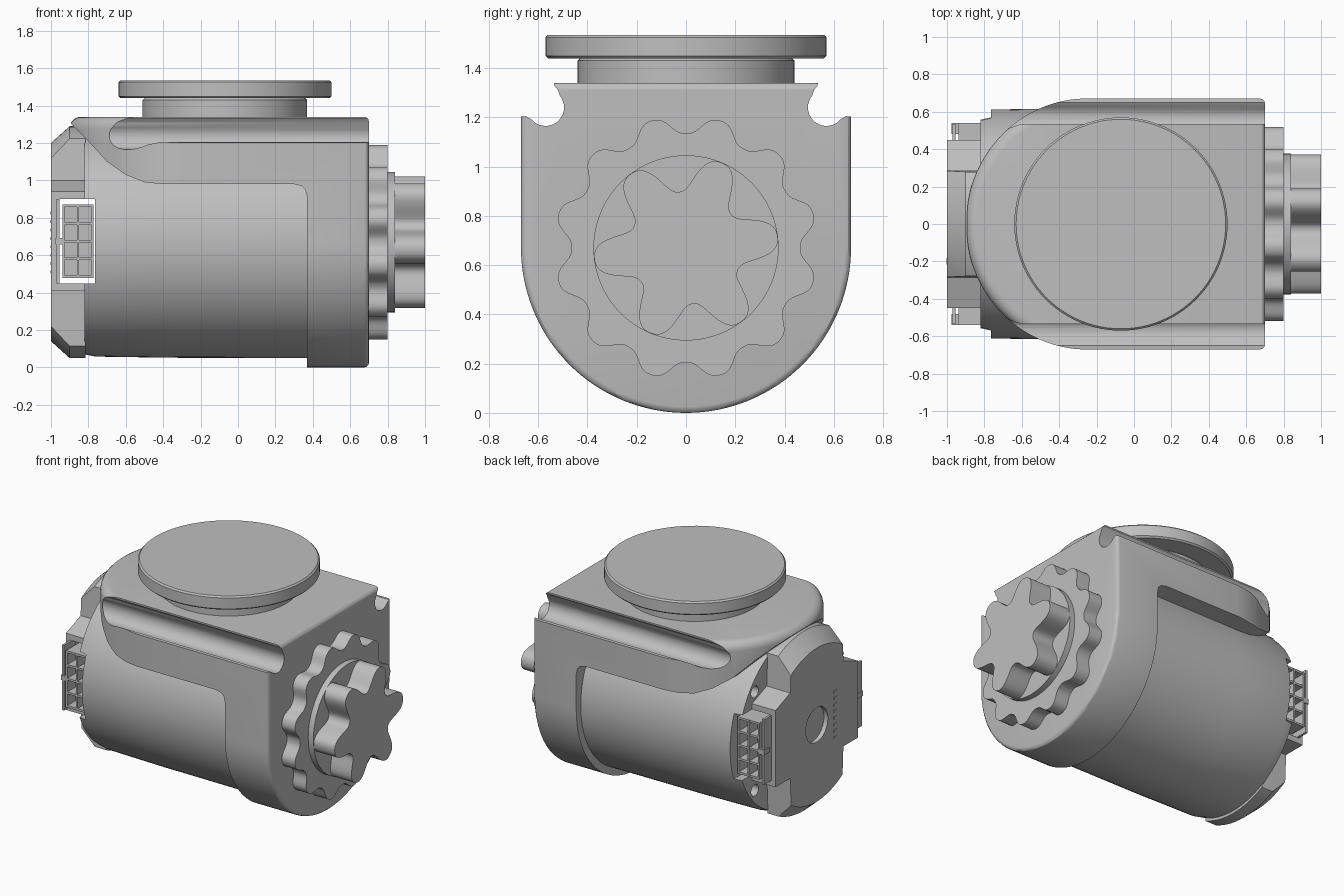
import bpy, bmesh
from math import sin, cos, pi, radians
from mathutils import Matrix, Vector

cube = bpy.data.objects.get("Cube")
if cube:
    bpy.data.objects.remove(cube, do_unlink=True)

grey = bpy.data.materials.new("plain grey")
grey.use_nodes = True
grey.diffuse_color = (0.52, 0.52, 0.52, 1)
grey.node_tree.nodes["Principled BSDF"].inputs["Base Color"].default_value = grey.diffuse_color

AXIS_Z = 0.67  # height of the motor axis


def finish(bm, name):
    bmesh.ops.recalc_face_normals(bm, faces=bm.faces)
    mesh = bpy.data.meshes.new(name)
    bm.to_mesh(mesh)
    bm.free()
    mesh.materials.append(grey)
    ob = bpy.data.objects.new(name, mesh)
    bpy.context.collection.objects.link(ob)
    return ob


def prism(name, outline, axis, lo, hi, bevel=0, steps=3):
    """Extrude a 2D outline along an axis; bevel rounds the edge at the hi end."""
    place = {"x": lambda a, b, t: (t, a, b), "y": lambda a, b, t: (a, t, b),
             "z": lambda a, b, t: (a, b, t)}[axis]
    bm = bmesh.new()
    low = [bm.verts.new(place(a, b, lo)) for a, b in outline]
    high = [bm.verts.new(place(a, b, hi)) for a, b in outline]
    bm.faces.new(low)
    cap = bm.faces.new(high)
    for i in range(len(low)):
        j = (i + 1) % len(low)
        bm.faces.new((low[i], low[j], high[j], high[i]))
    bmesh.ops.recalc_face_normals(bm, faces=bm.faces)
    if bevel:
        bmesh.ops.bevel(bm, geom=list(cap.edges), offset=bevel, segments=steps,
                        profile=0.5, affect="EDGES")
    return finish(bm, name)


def lathe(name, profile, origin=(0, 0, AXIS_Z), axis="x", sides=96):
    """Closed solid of rings (position, radius) around the x or z axis."""
    bm = bmesh.new()
    rings = []
    for t, r in profile:
        ring = []
        for k in range(sides):
            a = 2 * pi * k / sides
            p = (t, r * cos(a), r * sin(a)) if axis == "x" else (r * cos(a), r * sin(a), t)
            ring.append(bm.verts.new(Vector(p) + Vector(origin)))
        rings.append(ring)
    for r1, r2 in zip(rings, rings[1:]):
        for k in range(sides):
            j = (k + 1) % sides
            bm.faces.new((r1[k], r1[j], r2[j], r2[k]))
    bm.faces.new(rings[0])
    bm.faces.new(rings[-1])
    return finish(bm, name)


def boxes(name, specs):
    """One object made of boxes, each given as (centre, size)."""
    bm = bmesh.new()
    for centre, size in specs:
        bmesh.ops.create_cube(bm, size=1, matrix=Matrix.Translation(centre) @ Matrix.Diagonal((*size, 1)))
    return finish(bm, name)


def cut(target, tool, mode="DIFFERENCE"):
    mod = target.modifiers.new("cut", "BOOLEAN")
    mod.object, mod.operation, mod.solver = tool, mode, "EXACT"
    bpy.context.view_layer.objects.active = target
    bpy.ops.object.modifier_apply(modifier=mod.name)
    bpy.data.objects.remove(tool, do_unlink=True)


def mirrored(points):
    return points + [(-a, b) for a, b in reversed(points)]


def lobed(count, mean, depth, turn, steps=240):
    """Wavy wheel outline around the motor axis."""
    pts = []
    for k in range(steps):
        a = 2 * pi * k / steps
        wave = cos(count * (a - turn))
        r = mean + depth * wave * (1.3 - 0.3 * wave * wave)
        pts.append((r * cos(a), AXIS_Z + r * sin(a)))
    return pts


# Housing: shield-shaped section trimmed by a rounded plan
R = 0.67
shield = [(R * cos(a), AXIS_Z + R * sin(a)) for a in (pi + pi * k / 64 for k in range(65))]
shield += [(R, 1.34), (-R, 1.34)]
housing = prism("housing", shield, "x", -0.95, 0.7, 0.025)
plan = [(-0.25 - 0.65 * sin(pi * k / 64), R * cos(pi * k / 64)) for k in range(65)]
plan = [(1.0, R + 0.001)] + [(x, y * 1.0015) for x, y in plan] + [(1.0, -R - 0.001)]
cut(housing, prism("plan_tool", plan, "z", -0.2, 1.34, 0.06, 5), "INTERSECT")

# Open the housing around the motor, leaving a collar and a top cover
opening = [(0.37, -0.3), (0.37, 0.91), (0.36, 0.95), (0.34, 0.97), (0.3, 0.98), (-0.4, 0.98),
           (-0.5, 0.99), (-0.6, 1.03), (-0.7, 1.1), (-0.8, 1.21), (-0.9, 1.31),
           (-1.2, 1.31), (-1.2, -0.3)]
cut(housing, prism("opening_tool", opening, "y", -1, 1))

# Scooped grooves along both upper corners
scoop = [(0.535, 1.5), (0.535, 1.33), (0.52, 1.31)]
scoop += [(0.57 + 0.075 * cos(radians(a)), 1.24 + 0.075 * sin(radians(a))) for a in range(140, 321, 15)]
scoop += [(0.65, 1.205), (0.8, 1.19), (0.8, 1.5)]
for side in (1, -1):
    cut(housing, prism("scoop_tool", [(side * y, z) for y, z in scoop], "x", -1.2, 1))

# Motor body
motor = lathe("motor_body", [(-0.82, 0.6), (-0.76, 0.612), (-0.36, 0.618), (0.4, 0.62)])
for side in (1, -1):
    for z in (0.33, 1.01):
        hole = lathe("screw_tool", [(-0.9, 0.04), (-0.77, 0.04)], (0, side * 0.42, z), sides=24)
        cut(motor, hole)

# End cap: stepped plate trimmed by a chamfered disc
cap_outline = mirrored([(0.27, 0), (0.29, 0.41), (0.45, 0.41), (0.45, 0.94), (0.29, 1.0), (0.27, 1.4)])
end_cap = prism("end_cap", cap_outline, "x", -1, -0.815)
cut(end_cap, lathe("disc_tool", [(-1.1, 0.44), (-0.9, 0.62), (-0.7, 0.62)]), "INTERSECT")
cut(end_cap, lathe("recess_tool", [(-1.1, 0.12), (-0.97, 0.12)], sides=48))

# Pocket for the plugs through cap and motor
for part in (motor, end_cap):
    cut(part, boxes("pocket_tool", [((-0.862, 0, 0.675), (0.195, 2, 0.45))]))

# Plugs: two by four open cells, a latch and a side rail on each flank
for side, label in ((1, "left"), (-1, "right")):
    mid_x, mid_z = -0.855, 0.675
    parts = [((mid_x, side * 0.40, mid_z), (0.165, 0.1, 0.39))]
    for k in range(3):
        parts.append(((mid_x + (k - 1) * 0.0775, side * 0.49, mid_z), (0.012, 0.1, 0.39)))
    for k in range(5):
        parts.append(((mid_x, side * 0.49, mid_z + (k - 2) * 0.0945), (0.165, 0.098, 0.014)))
    parts.append(((-0.962, side * 0.47, mid_z), (0.016, 0.13, 0.45)))
    parts.append(((-0.955, side * 0.51, mid_z), (0.04, 0.06, 0.035)))
    boxes(label + "_plug", parts)

# Row of small marks on the end cap
boxes("cap_marks", [((-1.0, -0.2, 0.51 + k * 0.045), (0.006, 0.035, 0.015)) for k in range(8)])

# Output side: wavy flange, hub and drive wheel
prism("output_flange", lobed(12, 0.5, 0.035, pi / 12), "x", 0.69, 0.8)
lathe("output_hub", [(0.79, 0.376), (0.84, 0.376)])
prism("drive_wheel", lobed(6, 0.302, 0.073, radians(7)), "x", 0.83, 1.0)

# Top turntable: neck and disc
lathe("turntable_neck", [(1.33, 0.44), (1.43, 0.44), (1.44, 0.43), (1.45, 0.43)], (-0.07, 0, 0), "z")
lathe("turntable_disc", [(1.44, 0.56), (1.45, 0.57), (1.525, 0.57), (1.535, 0.56)], (-0.07, 0, 0), "z")

# Smooth shading with sharp edges kept
for ob in bpy.context.collection.objects:
    if ob.type == "MESH" and grey.name in ob.data.materials:
        bpy.ops.object.select_all(action="DESELECT")
        ob.select_set(True)
        bpy.context.view_layer.objects.active = ob
        bpy.ops.object.shade_smooth_by_angle(angle=radians(30))
